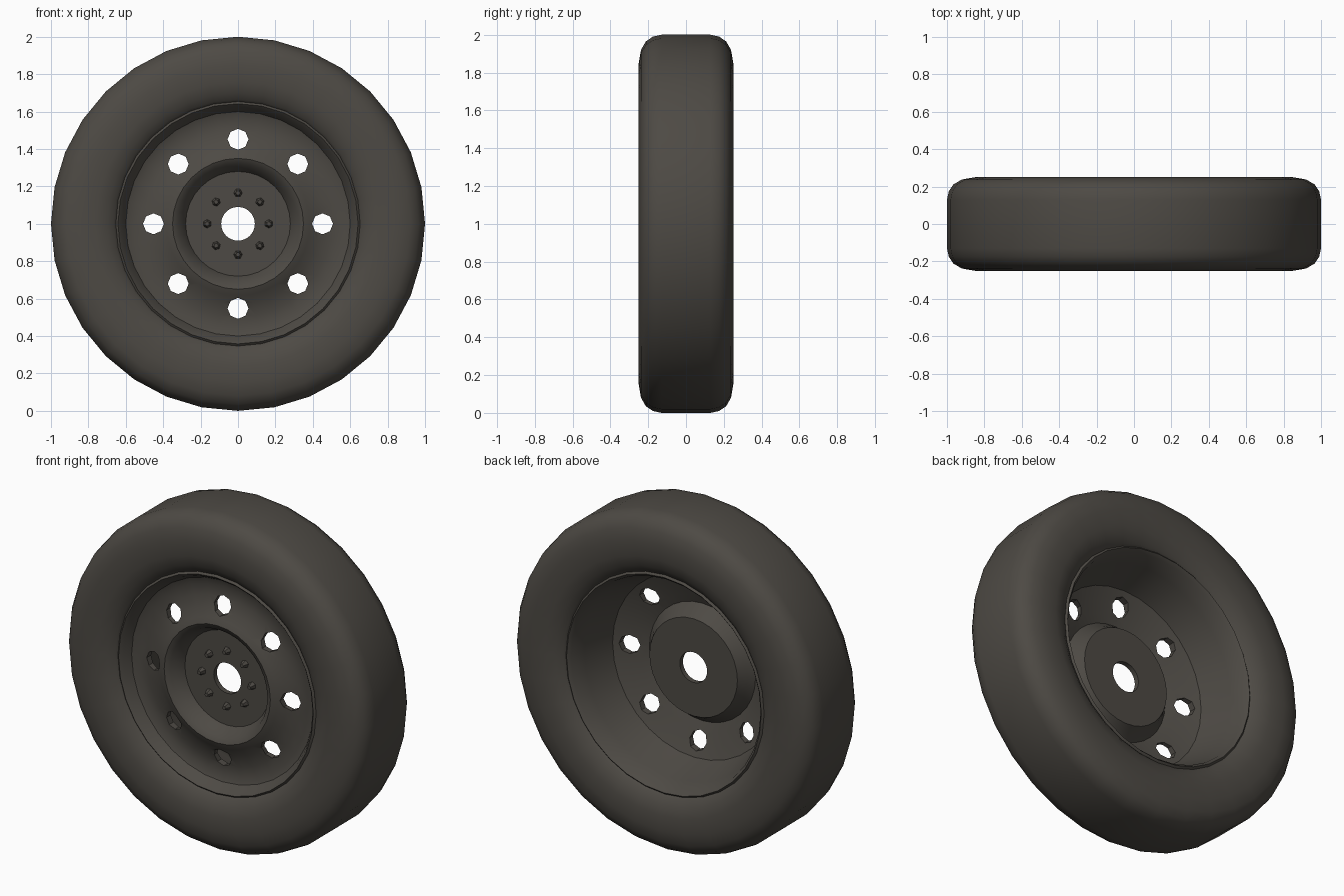
import bpy, bmesh, math
from mathutils import Matrix, Vector

if "Cube" in bpy.data.objects:
    bpy.data.objects.remove(bpy.data.objects["Cube"])

rubber = bpy.data.materials.new("dark warm grey")
rubber.diffuse_color = (0.075, 0.068, 0.058, 1)
rubber.use_nodes = True
rubber.node_tree.nodes["Principled BSDF"].inputs["Base Color"].default_value = rubber.diffuse_color


def make_object(name, bm):
    bmesh.ops.recalc_face_normals(bm, faces=bm.faces)
    me = bpy.data.meshes.new(name)
    bm.to_mesh(me)
    bm.free()
    me.materials.append(rubber)
    ob = bpy.data.objects.new(name, me)
    bpy.context.collection.objects.link(ob)
    return ob


def smooth(ob, angle=40):
    bpy.ops.object.select_all(action='DESELECT')
    ob.select_set(True)
    bpy.context.view_layer.objects.active = ob
    bpy.ops.object.shade_smooth_by_angle(angle=math.radians(angle))


def lathe(name, profile, seg):
    # closed (radius, y) profile spun around the axle
    bm = bmesh.new()
    rings = []
    for i in range(seg):
        a = 2 * math.pi * i / seg
        rings.append([bm.verts.new((r * math.cos(a), y, 1 + r * math.sin(a))) for r, y in profile])
    n = len(profile)
    for i in range(seg):
        p, q = rings[i], rings[(i + 1) % seg]
        for j in range(n):
            k = (j + 1) % n
            bm.faces.new((p[j], p[k], q[k], q[j]))
    return make_object(name, bm)


def ring_of_cones(name, count, radius, y, r1, r2, depth, sides):
    # prisms or cones along the axle, repeated in a circle
    bm = bmesh.new()
    for i in range(count):
        a = 2 * math.pi * i / count
        m = (Matrix.Translation(Vector((radius * math.cos(a), y, 1 + radius * math.sin(a))))
             @ Matrix.Rotation(-a, 4, 'Y') @ Matrix.Rotation(math.pi / 2, 4, 'X'))
        bmesh.ops.create_cone(bm, cap_ends=True, segments=sides, radius1=r1,
                              radius2=r2, depth=depth, matrix=m)
    return make_object(name, bm)


# Tyre with rounded shoulders
half = [(0.645, -0.19), (0.665, -0.208), (0.70, -0.232), (0.76, -0.248), (0.85, -0.25),
        (0.92, -0.238), (0.965, -0.212), (0.99, -0.175), (1.0, -0.13)]
tyre = lathe("tyre", half + [(r, -y) for r, y in reversed(half)], 32)
smooth(tyre, 60)

# Steel wheel: lip, dished ring, ridge, recessed hub, deep rear bowl
front = [(0.656, -0.195), (0.642, -0.208), (0.625, -0.19), (0.60, -0.145), (0.56, -0.13),
         (0.50, -0.135), (0.43, -0.15), (0.385, -0.18), (0.35, -0.195), (0.32, -0.18),
         (0.28, -0.10), (0.09, -0.10)]
rear = [(0.09, -0.07), (0.29, -0.07), (0.32, -0.12), (0.35, -0.155), (0.40, -0.135),
        (0.47, -0.11), (0.54, -0.08), (0.60, 0.10), (0.625, 0.19), (0.642, 0.208), (0.656, 0.195)]
wheel = lathe("wheel_rim", front + rear, 32)

# Eight ventilation holes cut through the ring
cutter = ring_of_cones("hole_cutter", 8, 0.452, -0.13, 0.056, 0.056, 0.3, 8)
cutter.hide_render = True
mod = wheel.modifiers.new("holes", 'BOOLEAN')
mod.operation = 'DIFFERENCE'
mod.solver = 'EXACT'
mod.object = cutter
bpy.ops.object.select_all(action='DESELECT')
bpy.context.view_layer.objects.active = wheel
wheel.select_set(True)
bpy.ops.object.modifier_apply(modifier=mod.name)
bpy.data.objects.remove(cutter, do_unlink=True)
smooth(wheel, 40)

# Eight wheel studs on the hub
studs = ring_of_cones("wheel_studs", 8, 0.165, -0.112, 0.026, 0.012, 0.04, 6)
smooth(studs, 30)
